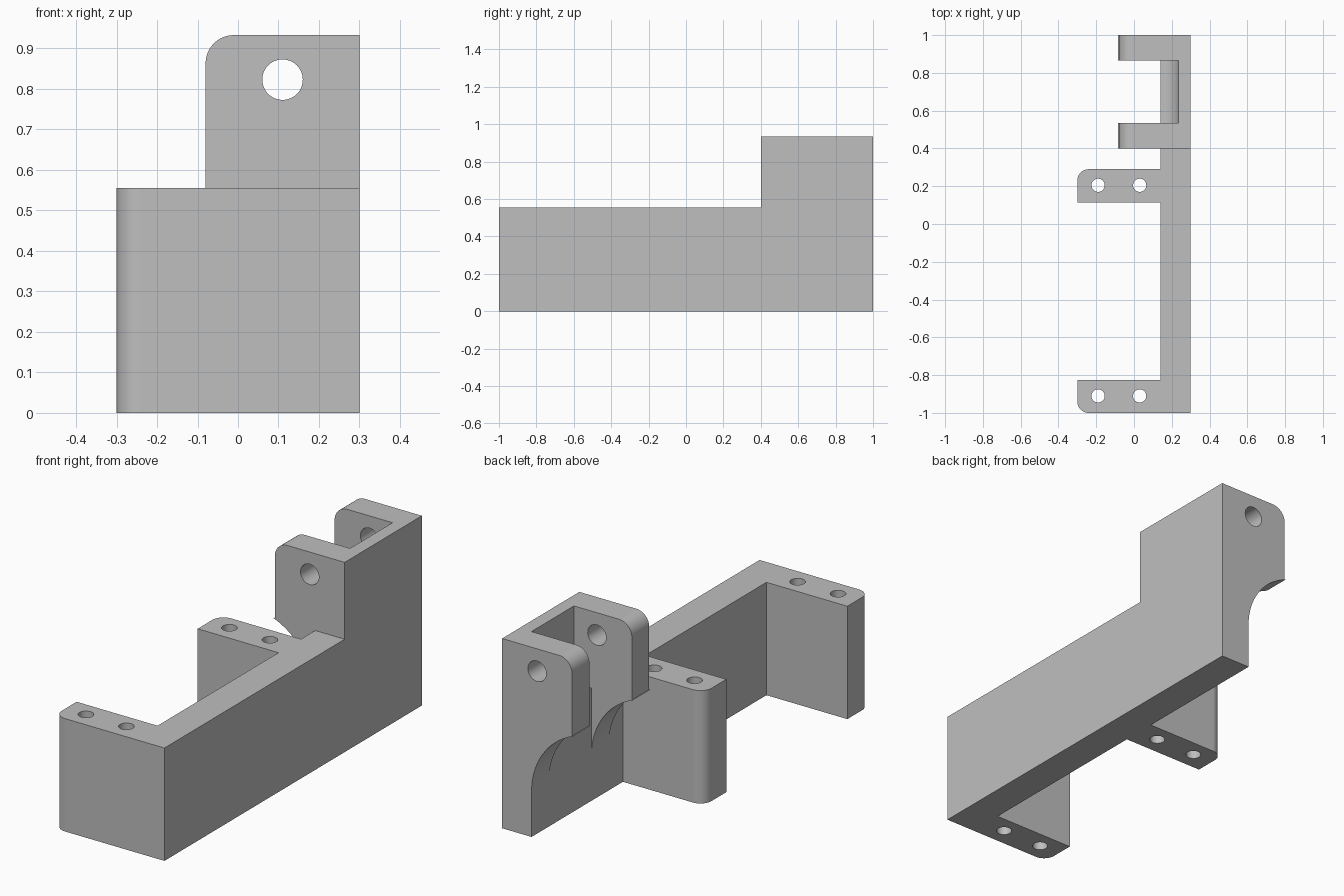
import bpy, bmesh
from math import sin, cos, radians
from mathutils import Vector

cube = bpy.data.objects.get("Cube")
if cube:
    bpy.data.objects.remove(cube, do_unlink=True)

grey = bpy.data.materials.new("plain grey")
grey.use_nodes = True
COLOUR = (0.52, 0.52, 0.52, 1)
grey.diffuse_color = COLOUR
grey.node_tree.nodes["Principled BSDF"].inputs["Base Color"].default_value = COLOUR

# Main dimensions
LEFT, INNER, TIP, ARM_TIP = 0.30, 0.14, -0.08, -0.30
SHELF, TOP = 0.555, 0.933
POCKET, BACK = 0.235, 1.0


def arc(cx, cy, r, start, end, steps=20):
    angles = [radians(start + (end - start) * i / steps) for i in range(steps + 1)]
    return [(cx + r * cos(a), cy + r * sin(a)) for a in angles]


def prism(name, outline, low, high, axis):
    """Extrude an outline: xy outline along z, or xz outline along y."""
    def place(p, d):
        return (p[0], p[1], d) if axis == "z" else (p[0], d, p[1])
    bm = bmesh.new()
    face = bm.faces.new([bm.verts.new(place(p, low)) for p in outline])
    grown = bmesh.ops.extrude_face_region(bm, geom=[face])
    shift = Vector(place((0, 0), high - low))
    moved = [v for v in grown["geom"] if isinstance(v, bmesh.types.BMVert)]
    bmesh.ops.translate(bm, verts=moved, vec=shift)
    bmesh.ops.recalc_face_normals(bm, faces=bm.faces)
    mesh = bpy.data.meshes.new(name)
    bm.to_mesh(mesh)
    bm.free()
    mesh.materials.append(grey)
    obj = bpy.data.objects.new(name, mesh)
    bpy.context.collection.objects.link(obj)
    return obj


def combine(target, other, operation):
    """Apply a boolean and discard the second object."""
    bpy.context.view_layer.objects.active = target
    mod = target.modifiers.new("combine", "BOOLEAN")
    mod.operation, mod.solver, mod.object = operation, "EXACT", other
    bpy.ops.object.modifier_apply(modifier=mod.name)
    bpy.data.objects.remove(other, do_unlink=True)


# Long wall with two mounting arms, each with one rounded corner
R = 0.06
outline = [(LEFT, -1), *arc(ARM_TIP + R, -1 + R, R, 270, 180),
           (ARM_TIP, -0.825), (INNER, -0.825), (INNER, 0.115), (ARM_TIP, 0.115),
           *arc(ARM_TIP + R, 0.29 - R, R, 180, 90),
           (INNER, 0.29), (INNER, 0.45), (LEFT, 0.45)]
bracket = prism("bracket", outline, 0, SHELF, "z")

# Two pivot lugs, rounded on top and scooped underneath
R, SCOOP = 0.07, 0.354
lug = [(LEFT, 0), (INNER, 0),
       *[p for p in arc(INNER - SCOOP, 0.225, SCOOP, 0, 68.8)],
       (TIP, SHELF), *arc(TIP + R, TOP - R, R, 180, 90), (LEFT, TOP)]
for low, high in ((0.40, 0.535), (0.865, BACK)):
    combine(bracket, prism("pivot_lug", lug, low, high, "y"), "UNION")

# Thinner wall between the lugs, with a curved ledge
R = POCKET - INNER
web = [(LEFT, 0), (INNER, 0), *arc(INNER, SHELF + R, R, 270, 360),
       (POCKET, TOP), (LEFT, TOP)]
combine(bracket, prism("lug_web", web, 0.47, 0.93, "y"), "UNION")

# Pivot hole through the lugs and screw holes down the arms
combine(bracket, prism("pivot_hole", arc(0.11, 0.823, 0.05, 0, 360, 48)[:-1],
                       0.3, 1.1, "y"), "DIFFERENCE")
for x in (-0.19, 0.03):
    for y in (-0.91, 0.205):
        hole = arc(x, y, 0.035, 0, 360, 40)[:-1]
        combine(bracket, prism("screw_hole", hole, -0.1, 0.7, "z"), "DIFFERENCE")

# Tidy flat faces, then smooth the round ones
bm = bmesh.new()
bm.from_mesh(bracket.data)
bmesh.ops.remove_doubles(bm, verts=bm.verts, dist=0.0002)
bmesh.ops.dissolve_limit(bm, angle_limit=radians(0.5), verts=bm.verts, edges=bm.edges)
bm.to_mesh(bracket.data)
bm.free()
bpy.ops.object.select_all(action="DESELECT")
bracket.select_set(True)
bpy.context.view_layer.objects.active = bracket
bpy.ops.object.shade_smooth_by_angle(angle=radians(30))
weighted = bracket.modifiers.new("weighted normals", "WEIGHTED_NORMAL")
weighted.keep_sharp = True
